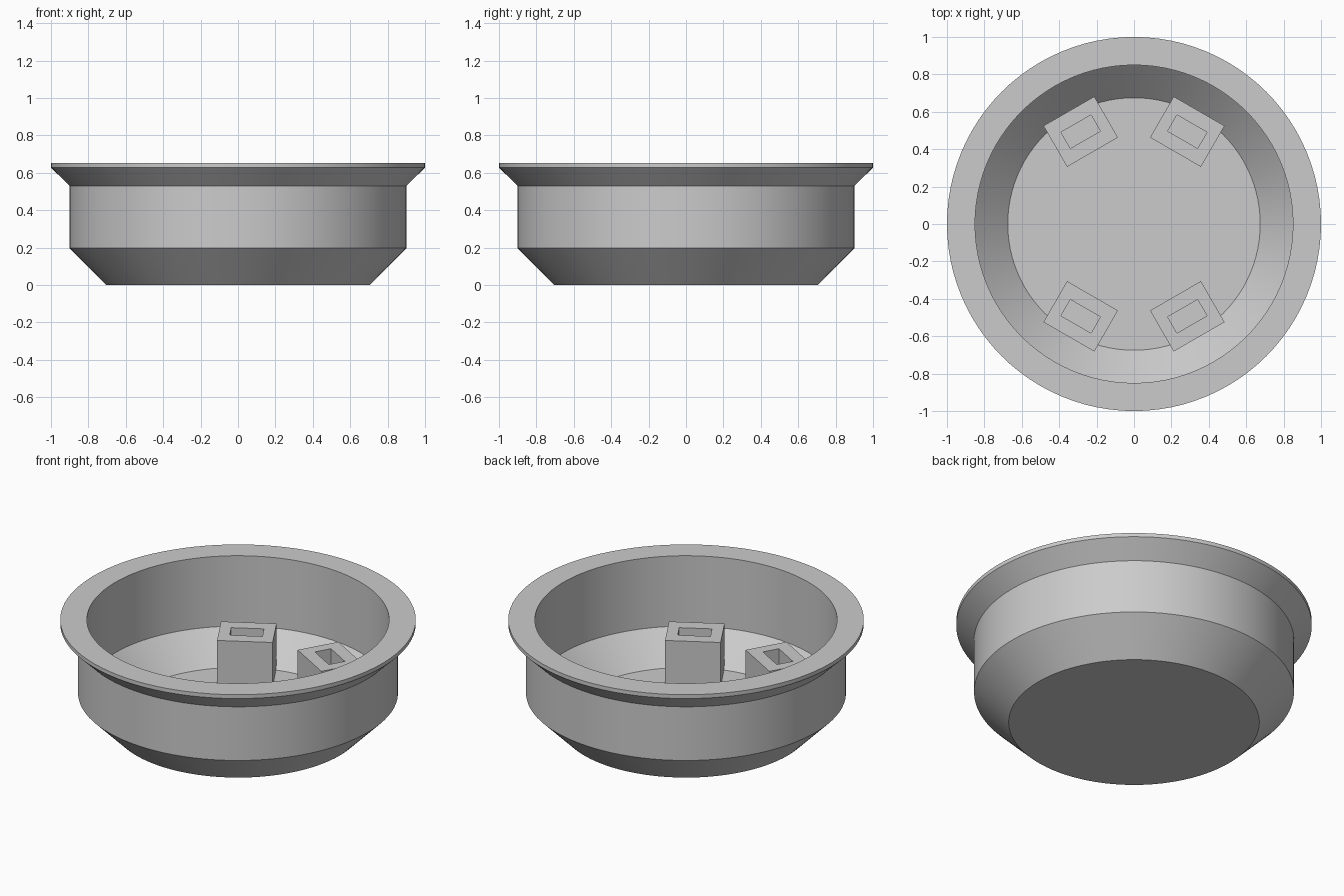
import bpy, bmesh, math

default = bpy.data.objects.get("Cube")
if default:
    bpy.data.objects.remove(default, do_unlink=True)

grey = bpy.data.materials.new("plain_grey")
grey.use_nodes = True
color = (0.6, 0.6, 0.6, 1)
grey.diffuse_color = color
grey.node_tree.nodes["Principled BSDF"].inputs["Base Color"].default_value = color


def skin_loops(name, loops):
    """Join stacked closed loops with quads and cap both ends."""
    bm = bmesh.new()
    rings = [[bm.verts.new(p) for p in loop] for loop in loops]
    for a, b in zip(rings, rings[1:]):
        for i in range(len(a)):
            j = (i + 1) % len(a)
            bm.faces.new((a[i], a[j], b[j], b[i]))
    bm.faces.new(rings[0][::-1])
    bm.faces.new(rings[-1])
    mesh = bpy.data.meshes.new(name)
    bm.to_mesh(mesh)
    bm.free()
    mesh.materials.append(grey)
    obj = bpy.data.objects.new(name, mesh)
    bpy.context.collection.objects.link(obj)
    return obj


def circle(r, z, n=96):
    return [(r * math.cos(math.tau * i / n), r * math.sin(math.tau * i / n), z)
            for i in range(n)]


def rectangle(sx, sy, z):
    return [(x * sx / 2, y * sy / 2, z)
            for x, y in ((-1, -1), (1, -1), (1, 1), (-1, 1))]


# Flanged bowl: outside from the base up, over the rim, down to the inner floor
profile = [(0.705, 0), (0.9, 0.197), (0.9, 0.53), (1, 0.628), (1, 0.652),
           (0.85, 0.652), (0.85, 0.215), (0.675, 0.04)]
bowl = skin_loops("bowl", [circle(r, z) for r, z in profile])
bpy.context.view_layer.objects.active = bowl
bowl.select_set(True)
bpy.ops.object.shade_smooth_by_angle(angle=math.radians(25))

# Four socketed blocks facing the centre
block_top, socket_floor = 0.31, 0.15
for label, degrees in (("back_left", 60), ("back_right", 120),
                       ("front_right", 240), ("front_left", 300)):
    angle = math.radians(degrees)
    block = skin_loops("socket_block_" + label, [
        rectangle(0.253, 0.314, 0.03),
        rectangle(0.253, 0.314, block_top),
        rectangle(0.1, 0.185, block_top),
        rectangle(0.1, 0.185, socket_floor)])
    block.location = (0.57 * math.cos(angle), 0.57 * math.sin(angle), 0)
    block.rotation_euler.z = angle
